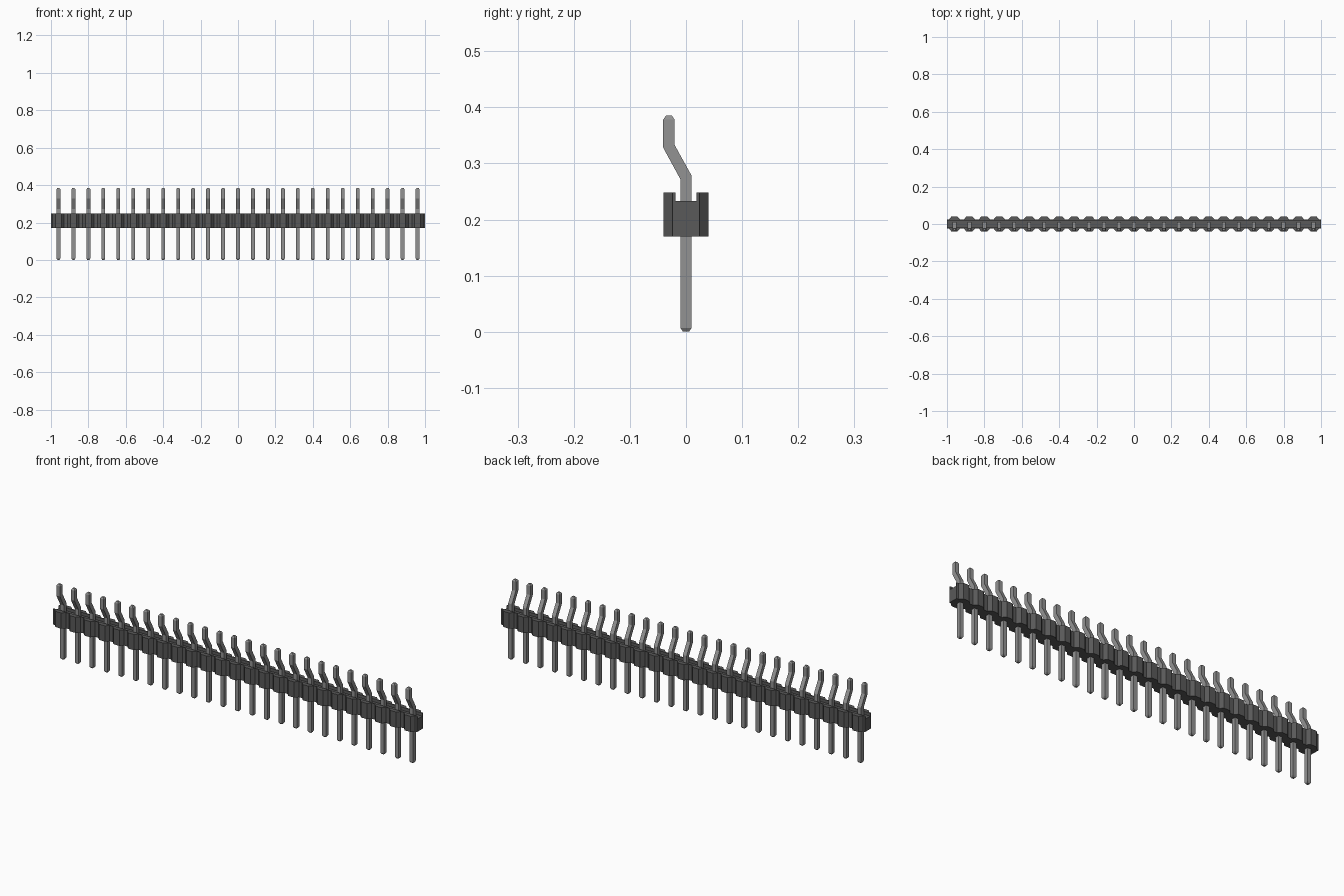
import bpy, bmesh

cube = bpy.data.objects.get("Cube")
if cube:
    bpy.data.objects.remove(cube, do_unlink=True)

COUNT, PITCH = 25, 0.08


def material(name, rgb, roughness):
    m = bpy.data.materials.new(name)
    m.use_nodes = True
    m.diffuse_color = (*rgb, 1)
    bsdf = m.node_tree.nodes["Principled BSDF"]
    bsdf.inputs["Base Color"].default_value = (*rgb, 1)
    bsdf.inputs["Roughness"].default_value = roughness
    return m


def loft(name, rings, mat):
    """Mesh skinned through matching closed rings, capped at both ends."""
    bm = bmesh.new()
    loops = [[bm.verts.new(p) for p in ring] for ring in rings]
    for a, b in zip(loops, loops[1:]):
        for i in range(len(a)):
            j = (i + 1) % len(a)
            bm.faces.new((a[i], a[j], b[j], b[i]))
    bm.faces.new(loops[0][::-1])
    bm.faces.new(loops[-1])
    bmesh.ops.recalc_face_normals(bm, faces=bm.faces)
    mesh = bpy.data.meshes.new(name)
    bm.to_mesh(mesh)
    bm.free()
    mesh.materials.append(mat)
    return mesh


def place(name, mesh, x=0.0):
    ob = bpy.data.objects.new(name, mesh)
    ob.location.x = x
    bpy.context.collection.objects.link(ob)
    return ob


plastic = material("dark grey plastic", (0.10, 0.10, 0.10), 0.7)
metal = material("grey metal", (0.29, 0.29, 0.29), 0.5)

centres = [(i - (COUNT - 1) / 2) * PITCH for i in range(COUNT)]

# Housing: channelled cross-section whose width swells around every pin
Z0, Z_FLOOR, Z1, CHANNEL = 0.17, 0.233, 0.248, 0.0185
NARROW, WIDE = 0.024, 0.04


def housing_section(x, w):
    return [(x, y, z) for y, z in (
        (-w, Z0), (w, Z0), (w, Z1), (CHANNEL, Z1), (CHANNEL, Z_FLOOR),
        (-CHANNEL, Z_FLOOR), (-CHANNEL, Z1), (-w, Z1))]


stations = [(-COUNT * PITCH / 2, NARROW)]
for c in centres:
    stations += [(c - 0.031, NARROW), (c - 0.016, WIDE),
                 (c + 0.016, WIDE), (c + 0.031, NARROW)]
stations.append((COUNT * PITCH / 2, NARROW))
place("housing", loft("housing", [housing_section(x, w) for x, w in stations], plastic))

# Pins: square wire with tapered tips and a forward jog near the top
# each entry: centre y, half thickness, z at front side, z at back side
H, TIP, JOG = 0.0101, 0.0055, -0.0305
path = [(0, TIP, 0, 0), (0, H, 0.007, 0.007), (0, H, 0.272, 0.278),
        (JOG, H, 0.328, 0.333), (JOG, H, 0.378, 0.378), (JOG, TIP, 0.385, 0.385)]
rings = [[(-h, y - h, zf), (h, y - h, zf), (h, y + h, zb), (-h, y + h, zb)]
         for y, h, zf, zb in path]
pin_mesh = loft("pin", rings, metal)
for i, c in enumerate(centres):
    place(f"pin_{i + 1:02d}", pin_mesh, c)
